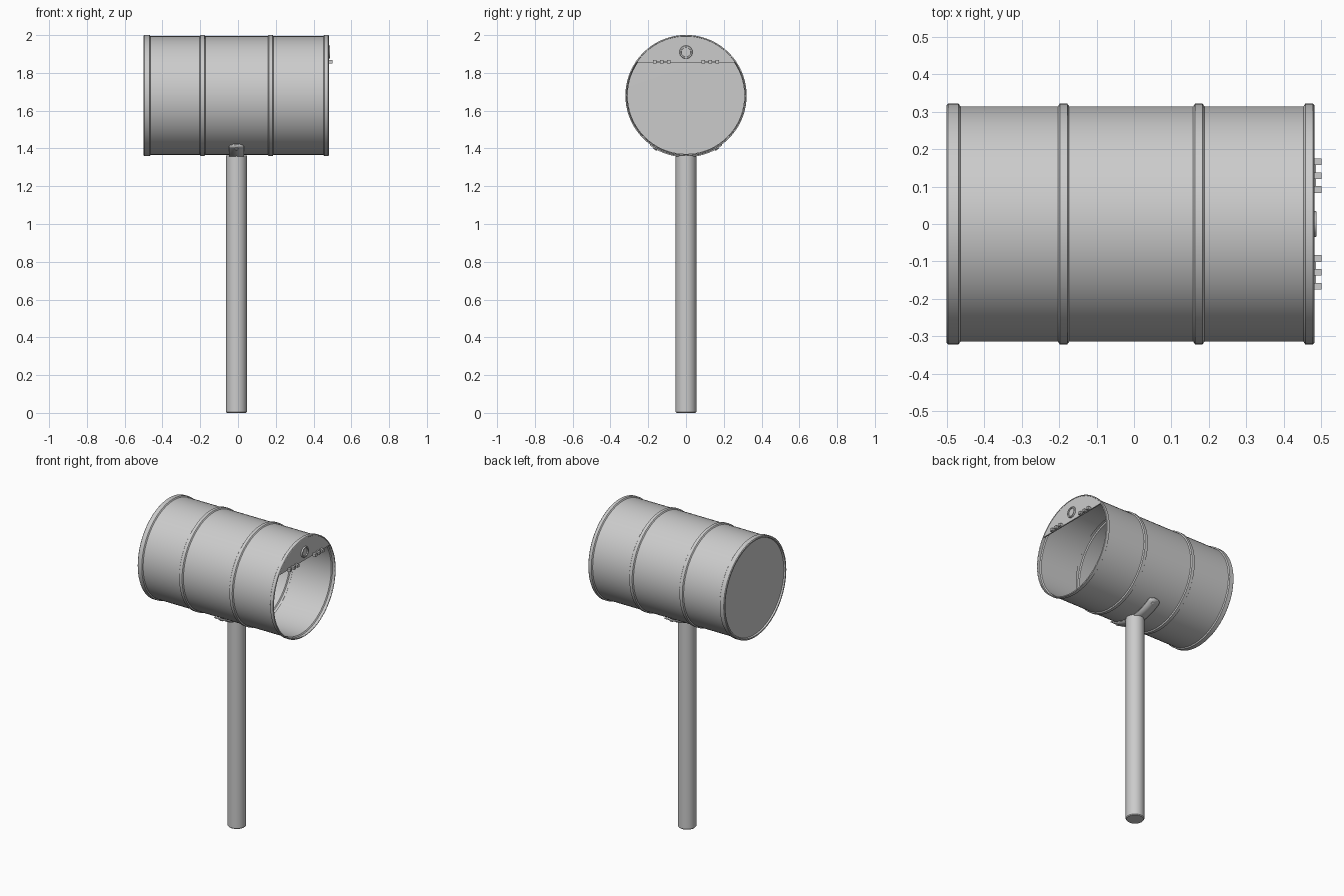
import bpy, bmesh, math
from mathutils import Matrix

if "Cube" in bpy.data.objects:
    bpy.data.objects.remove(bpy.data.objects["Cube"])

CX, CZ = -0.008, 1.68   # post centre in x, drum axis height


def finish(name, bm, x=0.0, z=0.0, solid=0.0):
    bmesh.ops.remove_doubles(bm, verts=bm.verts, dist=1e-5)
    me = bpy.data.meshes.new(name)
    bm.to_mesh(me)
    bm.free()
    ob = bpy.data.objects.new(name, me)
    ob.location = (x, 0, z)
    bpy.context.collection.objects.link(ob)
    bpy.ops.object.select_all(action='DESELECT')
    bpy.context.view_layer.objects.active = ob
    ob.select_set(True)
    bpy.ops.object.shade_smooth_by_angle(angle=math.radians(35))
    if solid:
        mod = ob.modifiers.new("thickness", 'SOLIDIFY')
        mod.thickness, mod.offset = solid, -1
    return ob


def lathe_x(profile, n):
    """Revolve (x, radius) points about the x axis."""
    bm = bmesh.new()
    rows = []
    for x, r in profile:
        rows.append([bm.verts.new((x, r * math.cos(math.tau * k / n), r * math.sin(math.tau * k / n)))
                     for k in range(n)])
    for a, b in zip(rows, rows[1:]):
        for k in range(n):
            j = (k + 1) % n
            bm.faces.new((a[k], a[j], b[j], b[k]))
    return bm


def box(name, x, y, z, sx, sy, sz):
    bm = bmesh.new()
    bmesh.ops.create_cube(bm, matrix=Matrix.Translation((x, y, z)) @ Matrix.Diagonal((sx, sy, sz, 1)))
    return finish(name, bm)


# Drum: thin shell with rolled rims, two ribs and a closed back
R, RR = 0.314, 0.321
profile = [(-0.49, 0), (-0.49, 0.306), (-0.5, 0.309), (-0.5, 0.317), (-0.496, RR), (-0.468, RR), (-0.463, R)]
for c in (-0.188, 0.173):
    profile += [(c - 0.015, R), (c - 0.01, RR), (c + 0.01, RR), (c + 0.015, R)]
profile += [(0.452, R), (0.457, RR), (0.477, RR), (0.481, 0.317)]
finish("drum", lathe_x(profile, 72), z=CZ, solid=0.006)

# Fixed upper segment of the front lid
bm = bmesh.new()
half = math.acos(0.175 / 0.314)
pts = [(math.sin(a) * 0.314, math.cos(a) * 0.314)
       for a in (-half + 2 * half * i / 28 for i in range(29))]
face = bm.faces.new([bm.verts.new((0.47, y, z)) for y, z in pts])
ext = bmesh.ops.extrude_face_region(bm, geom=[face])
bmesh.ops.translate(bm, vec=(0.008, 0, 0), verts=[v for v in ext['geom'] if isinstance(v, bmesh.types.BMVert)])
bmesh.ops.recalc_face_normals(bm, faces=bm.faces)
finish("lid_segment", bm, z=CZ)

# Bung ring on the lid
finish("bung_ring", lathe_x([(0.476, 0.035), (0.484, 0.035), (0.487, 0.033), (0.487, 0.026),
                             (0.48, 0.025), (0.48, 0)], 32), z=1.91)

# Two hinges, each three knuckles on a pin
for side, label in ((-1, "left"), (1, "right")):
    for i, y in enumerate((0.092, 0.129, 0.166)):
        box(f"hinge_knuckle_{label}_{i}", 0.488, side * y, 1.859, 0.024, 0.018, 0.018)
    box(f"hinge_pin_{label}", 0.482, side * 0.129, 1.859, 0.008, 0.08, 0.008)

# Post with softened ends
bm = lathe_x([(0, 0), (0, 0.051), (0.005, 0.055), (1.363, 0.055), (1.363, 0)], 40)
bmesh.ops.rotate(bm, verts=bm.verts, matrix=Matrix.Rotation(-math.pi / 2, 3, 'Y'))
finish("post", bm, x=CX)

# Curved saddle strap with rounded tips
bm = bmesh.new()
A, SR, W, C = math.radians(36), 0.326, 0.04, 0.024
steps = [-1 + 2 * i / 48 for i in range(49)]
rows = []
for t in steps:
    d = min((1 - abs(t)) * A * SR, C)
    w = W - C + math.sqrt(max(C * C - (C - d) ** 2, 0))
    y, z = SR * math.sin(t * A), -SR * math.cos(t * A)
    rows.append((bm.verts.new((-w, y, z)), bm.verts.new((w, y, z))))
for a, b in zip(rows, rows[1:]):
    bm.faces.new((a[0], b[0], b[1], a[1]))
finish("saddle_strap", bm, x=CX, z=CZ, solid=0.008)

# Strap bolts
for side, label in ((-1, "front"), (1, "back")):
    bm = lathe_x([(0.32, 0.011), (0.329, 0.011), (0.331, 0.008), (0.331, 0)], 16)
    # turn +x to -z, then swing round the drum axis
    bmesh.ops.rotate(bm, verts=bm.verts, matrix=Matrix.Rotation(math.pi / 2, 3, 'Y'))
    bmesh.ops.rotate(bm, verts=bm.verts, matrix=Matrix.Rotation(side * math.radians(30), 3, 'X'))
    finish(f"strap_bolt_{label}", bm, x=CX, z=CZ)
